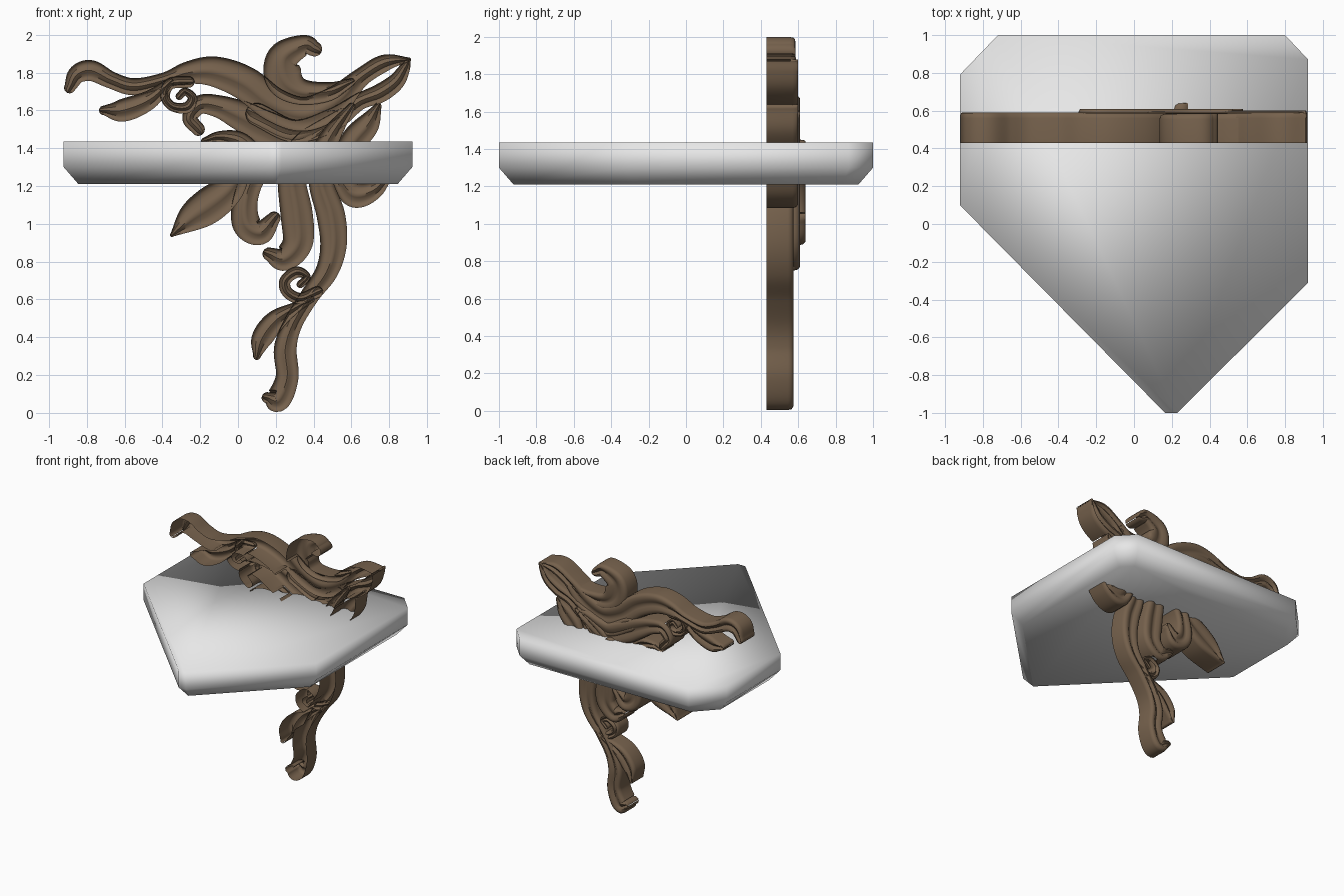
import bpy, bmesh, math
from mathutils import Vector

if "Cube" in bpy.data.objects:
    bpy.data.objects.remove(bpy.data.objects["Cube"])

FRONT = 0.43  # open front plane of the hollow carving


def material(name, rgb):
    m = bpy.data.materials.new(name)
    m.diffuse_color = (*rgb, 1)
    m.use_nodes = True
    m.node_tree.nodes["Principled BSDF"].inputs["Base Color"].default_value = m.diffuse_color
    return m


stone = material("pale_grey", (0.8, 0.8, 0.8))
wood = material("carved_brown", (0.18, 0.12, 0.073))


def make_object(name, bm, mat):
    mesh = bpy.data.meshes.new(name)
    bm.to_mesh(mesh)
    bm.free()
    ob = bpy.data.objects.new(name, mesh)
    bpy.context.collection.objects.link(ob)
    mesh.materials.append(mat)
    mesh.polygons.foreach_set("use_smooth", [True] * len(mesh.polygons))
    return ob


# Shelf slab: clipped outline with a chamfer round the underside
outline = [Vector(p) for p in ((-.922, .79), (-.72, 1), (.8, 1), (.922, .87),
                               (.922, -.31), (.23, -1), (.165, -1), (-.922, .1))]


def inset(points, d):
    out = []
    for i, p in enumerate(points):
        a = (p - points[i - 1]).normalized()
        b = (points[(i + 1) % len(points)] - p).normalized()
        n1, n2 = Vector((a.y, -a.x)), Vector((b.y, -b.x))
        out.append(p + (n1 + n2) / (1 + n1.dot(n2)) * d)
    return out


bm = bmesh.new()
rings = [[bm.verts.new((p.x, p.y, z)) for p in pts]
         for pts, z in ((outline, 1.435), (outline, 1.30), (inset(outline, .078), 1.21))]
bm.faces.new(rings[0])
bm.faces.new(rings[2][::-1])
for r, s in zip(rings, rings[1:]):
    for i in range(8):
        j = (i + 1) % 8
        bm.faces.new((r[i], s[i], s[j], r[j]))
bmesh.ops.recalc_face_normals(bm, faces=bm.faces)
make_object("shelf_slab", bm, stone)

# Carved strokes: (x, z, half width) along each leaf or scroll
strokes = {}


def stroke(name, top, *pts):
    """Smooth the points into a path with round ends; top is the y of the relief."""
    p = [Vector(q) for q in pts]
    p = [2 * p[0] - p[1]] + p + [2 * p[-1] - p[-2]]
    path = []
    for i in range(1, len(p) - 2):
        a, b, c, d = p[i - 1:i + 3]
        for k in range(8):
            t = k / 8
            path.append(.5 * (2 * b + (c - a) * t + (2 * a - 5 * b + 4 * c - d) * t * t
                              + (3 * b - a - 3 * c + d) * t ** 3))
    path.append(p[-2])
    rows = []
    for i, q in enumerate(path):
        t = path[min(i + 1, len(path) - 1)] - path[max(i - 1, 0)]
        rows.append((Vector((q.x, q.y)), Vector((t.x, t.y)).normalized(), max(q.z, .008)))

    def cap(row, sign):
        c, t, w = row
        return [(c + t * sign * w * math.sin(a), t, w * math.cos(a))
                for a in (.35, .7, 1.05, 1.3, 1.52)]
    strokes[name] = (top, cap(rows[0], -1)[::-1] + rows + cap(rows[-1], 1))


# Upper branch
stroke("upper_stem", .59, (-.89, 1.72, .03), (-.85, 1.79, .05), (-.775, 1.81, .055),
       (-.67, 1.76, .045), (-.55, 1.725, .045), (-.39, 1.76, .04), (-.26, 1.8, .06),
       (-.125, 1.805, .08), (.035, 1.745, .09), (.19, 1.63, .09), (.35, 1.58, .09),
       (.51, 1.645, .08), (.645, 1.77, .05), (.775, 1.85, .045), (.905, 1.87, .01))
stroke("tip_lower_arm", .6, (.1, 1.58, .06), (.3, 1.49, .06), (.5, 1.55, .06),
       (.64, 1.645, .045), (.75, 1.69, .05), (.835, 1.75, .045), (.88, 1.82, .03), (.905, 1.87, .01))
stroke("top_scroll", .585, (.405, 1.925, .04), (.35, 1.945, .055), (.24, 1.88, .085),
       (.245, 1.77, .1), (.33, 1.7, .07), (.48, 1.7, .05), (.6, 1.75, .02))
stroke("left_leaf", .57, (-.71, 1.6, .025), (-.61, 1.6, .06), (-.47, 1.655, .05), (-.36, 1.75, .02))
stroke("upper_curl", .575, (-.26, 1.75, .03), (-.36, 1.74, .03), (-.385, 1.67, .025),
       (-.345, 1.62, .025), (-.27, 1.615, .03), (-.24, 1.665, .025), (-.28, 1.7, .02), (-.31, 1.675, .02))
stroke("middle_scroll", .61, (-.21, 1.5, .035), (-.255, 1.56, .04), (-.2, 1.63, .05),
       (-.1, 1.62, .06), (.02, 1.57, .08), (.14, 1.51, .09), (.3, 1.46, .09), (.5, 1.55, .05))
stroke("small_leaf", .58, (-.18, 1.44, .015), (-.1, 1.46, .03), (0, 1.44, .05), (.08, 1.38, .05))
stroke("right_leaf", .6, (.74, 1.62, .02), (.69, 1.53, .06), (.62, 1.45, .07), (.56, 1.36, .06))

# Lower branch
stroke("right_lower_leaf", .6, (.8, 1.26, .02), (.72, 1.18, .05), (.62, 1.155, .07),
       (.55, 1.22, .05), (.52, 1.3, .03))
stroke("lower_stem", .575, (.6, 1.62, .02), (.5, 1.48, .05), (.44, 1.35, .06), (.44, 1.21, .065),
       (.49, 1.05, .075), (.505, .89, .07), (.47, .75, .06), (.38, .62, .05), (.29, .47, .05),
       (.25, .34, .06), (.26, .19, .06), (.21, .07, .065), (.155, .08, .03))
stroke("lower_curl", .565, (.42, .64, .03), (.33, .605, .03), (.26, .64, .03), (.25, .7, .03),
       (.31, .745, .03), (.365, .72, .02), (.33, .68, .02))
stroke("inner_scroll", .61, (.55, 1.58, .03), (.36, 1.42, .07), (.29, 1.3, .07), (.285, 1.21, .075),
       (.31, 1.05, .085), (.315, .9, .08), (.24, .815, .065), (.165, .84, .035))
stroke("left_scroll", .64, (.25, 1.4, .05), (.1, 1.27, .06), (.04, 1.13, .065), (.045, 1, .075),
       (.12, .955, .065), (.19, 1.03, .035))
stroke("left_lower_leaf", .62, (-.35, .94, .01), (-.25, 1.03, .075), (-.15, 1.1, .095),
       (-.05, 1.18, .08), (.02, 1.28, .05))
stroke("bottom_leaf", .57, (.1, .3, .02), (.125, .39, .055), (.195, .485, .055),
       (.3, .555, .03), (.39, .6, .015))

# Cross-section: (across, depth below the top), with a shallow groove along the middle
SECTION = ((-1, None), (-1, .03), (-.93, .012), (-.75, .002), (-.45, 0), (-.2, .012), (0, .018),
           (.2, .012), (.45, 0), (.75, .002), (.93, .012), (1, .03), (1, None))


def covered(pt, own):
    return any((pt - c).length < .9 * w for n, (_, rows) in strokes.items() if n != own
               for c, _, w in rows)


for name, (top, rows) in strokes.items():
    bm = bmesh.new()
    grid = []
    for c, t, w in rows:
        n = Vector((-t.y, t.x))
        row = []
        for u, d in SECTION:
            q = c + n * u * w
            row.append(bm.verts.new((q.x, FRONT if d is None else top - d, q.y)))
        grid.append(row)
    last = len(SECTION) - 2
    for r, s in zip(grid, grid[1:]):
        for j in range(last + 1):
            # Leave out side walls buried inside a neighbouring stroke
            if j in (0, last) and covered(Vector((r[j].co.x, r[j].co.z)), name):
                continue
            bm.faces.new((r[j], r[j + 1], s[j + 1], s[j]))
    bmesh.ops.delete(bm, geom=[v for v in bm.verts if not v.link_faces], context='VERTS')
    ob = make_object(name, bm, wood)
    bpy.context.view_layer.objects.active = ob
    ob.select_set(True)
    bpy.ops.object.shade_smooth_by_angle(angle=math.radians(50))
    ob.select_set(False)
